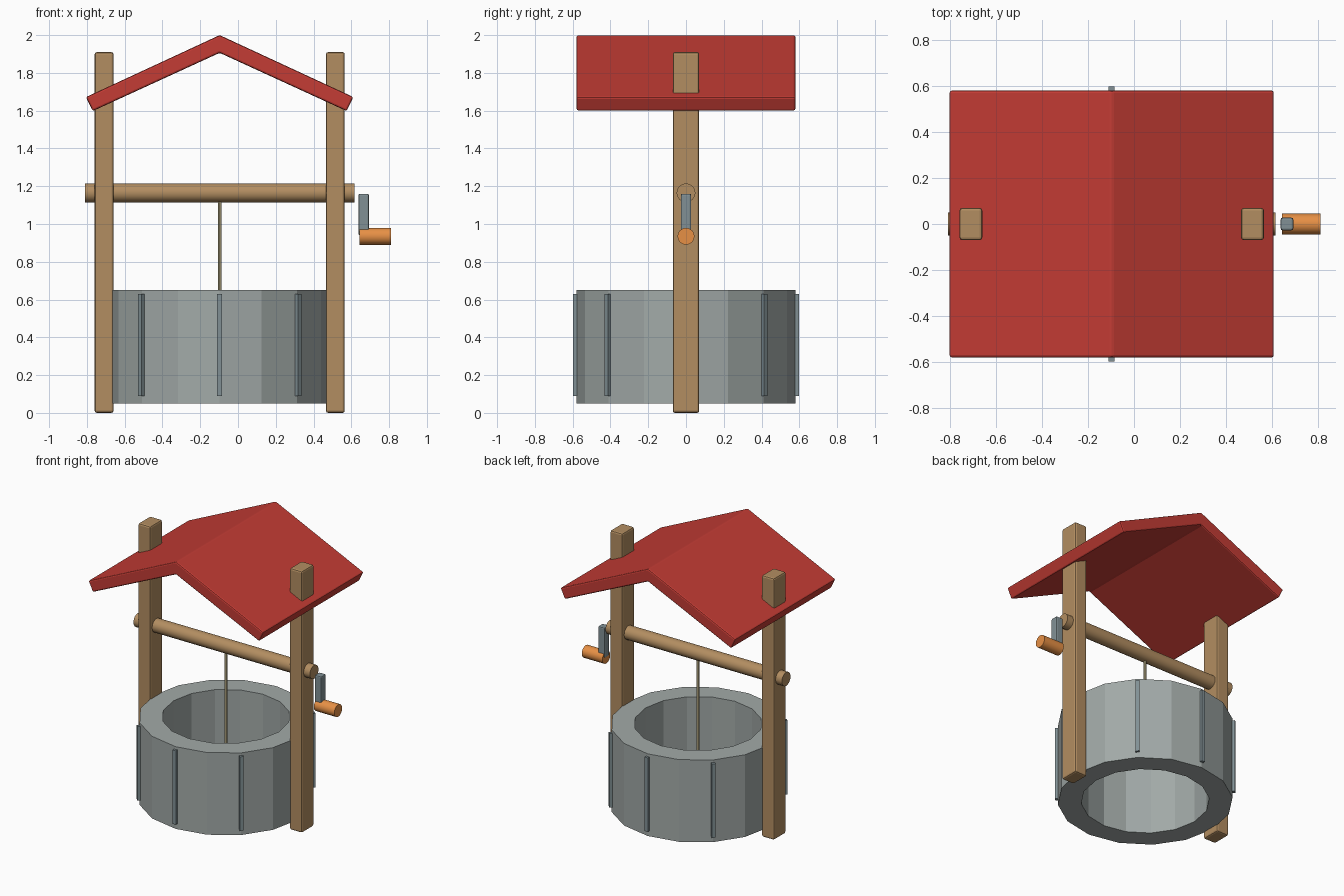
import bpy, math
from mathutils import Matrix

if "Cube" in bpy.data.objects:
    bpy.data.objects.remove(bpy.data.objects["Cube"])

CX = -0.097  # centre line of the well


def material(name, rgb):
    m = bpy.data.materials.new(name)
    m.diffuse_color = (*rgb, 1)
    m.use_nodes = True
    m.node_tree.nodes["Principled BSDF"].inputs["Base Color"].default_value = m.diffuse_color
    return m


WOOD = material("wood", (0.45, 0.27, 0.12))
RED = material("roof_red", (0.55, 0.045, 0.035))
ORANGE = material("grip_orange", (0.80, 0.28, 0.06))
STONE = material("stone", (0.36, 0.40, 0.39))
IRON = material("iron", (0.22, 0.28, 0.30))
ROPE = material("rope", (0.60, 0.52, 0.30))


def mesh_object(name, verts, faces, mat):
    me = bpy.data.meshes.new(name)
    me.from_pydata(verts, [], faces)
    me.materials.append(mat)
    ob = bpy.data.objects.new(name, me)
    bpy.context.collection.objects.link(ob)
    return ob


def bevel(ob, width):
    b = ob.modifiers.new("bevel", 'BEVEL')
    b.width, b.segments, b.limit_method = width, 2, 'ANGLE'


def box(name, loc, size, mat, width=0.0):
    bpy.ops.mesh.primitive_cube_add(size=1, location=loc)
    ob = bpy.context.object
    ob.name = name
    ob.data.transform(Matrix.Diagonal((*size, 1)))
    ob.data.materials.append(mat)
    if width:
        bevel(ob, width)
    return ob


def rod(name, loc, r, length, mat, along_x=True, sides=16):
    rot = (0, math.pi / 2, 0) if along_x else (0, 0, 0)
    bpy.ops.mesh.primitive_cylinder_add(vertices=sides, radius=r, depth=length,
                                        location=loc, rotation=rot)
    ob = bpy.context.object
    ob.name = name
    ob.data.materials.append(mat)
    bpy.ops.object.shade_smooth_by_angle(angle=math.radians(40))
    return ob


# Stone ring: rectangular section swept round 16 sides, open through the middle
N = 16
section = [(0.58, 0.05), (0.58, 0.65), (0.425, 0.65), (0.425, 0.05)]
verts, faces = [], []
for i in range(N):
    a = 2 * math.pi * i / N
    verts += [(CX + r * math.cos(a), r * math.sin(a), z) for r, z in section]
    j = (i + 1) % N
    for k in range(4):
        m = (k + 1) % 4
        faces.append((i * 4 + k, j * 4 + k, j * 4 + m, i * 4 + m))
mesh_object("stone_ring", verts, faces, STONE)

# Upright joint strips round the ring
for i in range(8):
    a = math.pi * i / 4
    s = box(f"joint_strip_{i}", (CX + 0.583 * math.cos(a), 0.583 * math.sin(a), 0.36),
            (0.03, 0.026, 0.54), IRON)
    s.rotation_euler.z = a

# Posts
for side, name in ((-1, "left_post"), (1, "right_post")):
    box(name, (CX + side * 0.612, 0, 0.955), (0.10, 0.14, 1.91), WOOD, 0.012)

# Gabled roof: chevron profile extruded front to back
profile = [(-0.708, 1.672), (0, 2.0), (0.708, 1.672),
           (0.672, 1.598), (0, 1.906), (-0.672, 1.598)]
verts = [(CX + x, y, z) for y in (-0.58, 0.58) for x, z in profile]
faces = [(0, 5, 4, 1), (1, 4, 3, 2), (6, 7, 10, 11), (7, 8, 9, 10)]
faces += [(k, (k + 1) % 6, (k + 1) % 6 + 6, k + 6) for k in range(6)]
bevel(mesh_object("roof", verts, faces, RED), 0.010)

# Windlass, rope and crank
rod("windlass_log", (CX, 0, 1.165), 0.05, 1.425, WOOD)
rod("rope", (CX, 0, 0.75), 0.01, 0.80, ROPE, along_x=False, sides=8)
box("crank_arm", (0.665, 0, 1.05), (0.055, 0.055, 0.22), IRON, 0.008)
rod("crank_grip", (0.727, 0, 0.935), 0.045, 0.166, ORANGE)
